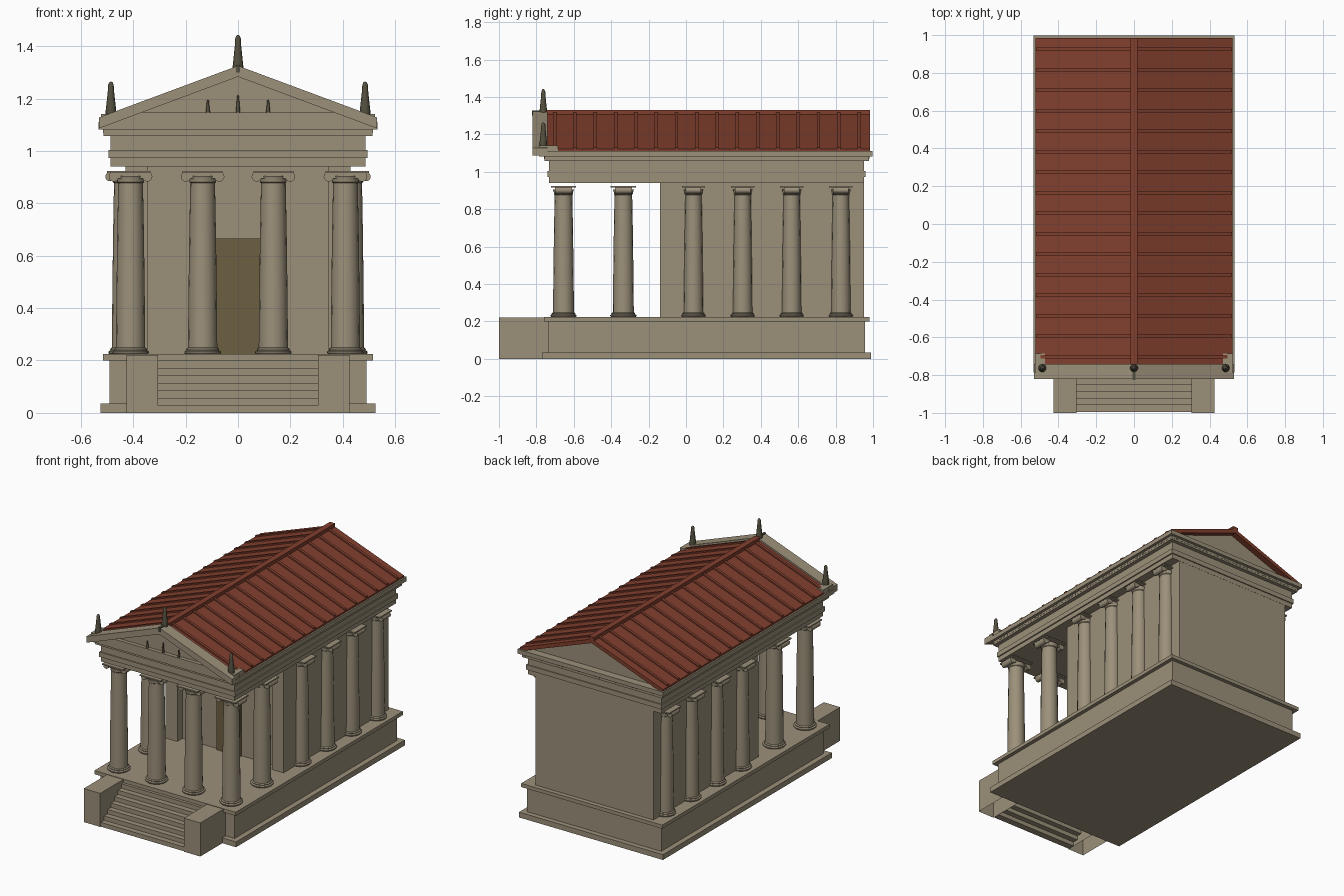
import bpy, bmesh
from math import pi, cos, sin
from mathutils import Matrix

if "Cube" in bpy.data.objects:
    bpy.data.objects.remove(bpy.data.objects["Cube"])


def material(name, rgb):
    m = bpy.data.materials.new(name)
    m.diffuse_color = (*rgb, 1)
    m.use_nodes = True
    m.node_tree.nodes["Principled BSDF"].inputs["Base Color"].default_value = m.diffuse_color
    return m


STONE = material("stone", (0.33, 0.28, 0.195))
TILE = material("roof_tile", (0.22, 0.05, 0.027))
WOOD = material("door_wood", (0.15, 0.115, 0.055))
BRONZE = material("bronze", (0.09, 0.08, 0.05))


def finish(name, bm, mat, smooth=False):
    bmesh.ops.recalc_face_normals(bm, faces=bm.faces)
    me = bpy.data.meshes.new(name)
    bm.to_mesh(me)
    bm.free()
    me.materials.append(mat)
    ob = bpy.data.objects.new(name, me)
    bpy.context.collection.objects.link(ob)
    if smooth:
        bpy.ops.object.select_all(action='DESELECT')
        ob.select_set(True)
        bpy.context.view_layer.objects.active = ob
        bpy.ops.object.shade_smooth_by_angle(angle=0.6)
    return ob


def add_box(bm, x0, x1, y0, y1, z0, z1):
    m = Matrix.Translation(((x0 + x1) / 2, (y0 + y1) / 2, (z0 + z1) / 2))
    bmesh.ops.create_cube(bm, size=1, matrix=m @ Matrix.Diagonal((x1 - x0, y1 - y0, z1 - z0, 1)))


def boxes(name, items, mat=STONE):
    bm = bmesh.new()
    for b in items:
        add_box(bm, *b)
    return finish(name, bm, mat)


def add_prism(bm, pts, y0, y1):
    """Extrude an x-z outline along y."""
    f = bm.faces.new([bm.verts.new((x, y0, z)) for x, z in pts])
    r = bmesh.ops.extrude_face_region(bm, geom=[f])
    bmesh.ops.translate(bm, vec=(0, y1 - y0, 0),
                        verts=[v for v in r["geom"] if isinstance(v, bmesh.types.BMVert)])


def chevron(half, eave, apex, t):
    return [(-half, eave), (0, apex), (half, eave), (half, eave - t), (0, apex - t), (-half, eave - t)]


def add_lathe(bm, profile, c, seg=24, flute=0.0):
    """Spin (radius, z) points round a vertical axis, with optional flutes."""
    rings = []
    for r, z in profile:
        rings.append([bm.verts.new((c[0] + r * (1 - flute * (i % 2)) * cos(2 * pi * i / seg),
                                    c[1] + r * (1 - flute * (i % 2)) * sin(2 * pi * i / seg),
                                    c[2] + z)) for i in range(seg)])
    for a, b in zip(rings, rings[1:]):
        for i in range(seg):
            j = (i + 1) % seg
            bm.faces.new((a[i], a[j], b[j], b[i]))
    bm.faces.new(rings[0])
    bm.faces.new(rings[-1])


# Stepped podium
boxes("podium", [(-0.525, 0.525, -0.77, 0.99, 0, 0.035),
                 (-0.49, 0.49, -0.735, 0.957, 0.035, 0.2),
                 (-0.515, 0.515, -0.76, 0.982, 0.2, 0.224)])

# Front stairs as stacked treads, hollow below, between open-bottomed side blocks
n = 7
boxes("stairs", [(-0.305, 0.305, -0.995 + 0.036 * i, -0.95 + 0.036 * i, 0.2 * i / n, 0.2 * (i + 1) / n)
                 for i in range(n)])
bm = bmesh.new()
for s in (-1, 1):
    add_box(bm, min(s * 0.305, s * 0.425), max(s * 0.305, s * 0.425), -1, -0.73, 0, 0.221)
bmesh.ops.delete(bm, geom=[f for f in bm.faces if f.calc_center_median().z < 0.01], context='FACES')
finish("stair_cheeks", bm, STONE)

# Inner chamber: recessed front wall between projecting side walls
boxes("chamber_walls", [(-0.43, -0.345, -0.14, 0.952, 0.22, 0.945),
                        (0.345, 0.43, -0.14, 0.952, 0.22, 0.945),
                        (-0.345, 0.345, -0.085, -0.03, 0.22, 0.945),
                        (-0.345, 0.345, 0.88, 0.952, 0.22, 0.945)])
boxes("door", [(-0.086, 0.086, -0.1, -0.08, 0.224, 0.665)], WOOD)


# Columns with round bases, shallow-fluted shafts and scrolled capitals
def column(name, x, y, s=1.0):
    bm = bmesh.new()
    add_lathe(bm, [(0.066 * s, 0), (0.07 * s, 0.005), (0.07 * s, 0.01), (0.062 * s, 0.015),
                   (0.063 * s, 0.02), (0.056 * s, 0.025)], (x, y, 0.224))
    add_lathe(bm, [(0.056 * s, 0.245), (0.054 * s, 0.45), (0.051 * s, 0.68), (0.047 * s, 0.885)],
              (x, y, 0), 32, 0.02)
    add_lathe(bm, [(0.047 * s, 0.877), (0.051 * s, 0.881), (0.051 * s, 0.89), (0.056 * s, 0.905)], (x, y, 0))
    for side in (-1, 1):
        m = Matrix.Translation((x + side * 0.064 * s, y, 0.902)) @ Matrix.Rotation(pi / 2, 4, 'X')
        bmesh.ops.create_cone(bm, cap_ends=True, segments=20, radius1=0.019 * s, radius2=0.019 * s,
                              depth=0.09 * s, matrix=m)
    add_box(bm, x - 0.06 * s, x + 0.06 * s, y - 0.04 * s, y + 0.04 * s, 0.895, 0.919)
    add_box(bm, x - 0.076 * s, x + 0.076 * s, y - 0.068 * s, y + 0.068 * s, 0.915, 0.923)
    finish(name, bm, STONE, True)


for x in (-0.41, -0.135, 0.135, 0.41):
    column("porch_column", x, -0.655)
for x in (-0.41, 0.41):
    column("porch_side_column", x, -0.335)
for y in (0.04, 0.303, 0.565, 0.828):
    for x in (-0.43, 0.43):
        column("engaged_column", x, y, 0.92)

# Entablature: beam, frieze, mouldings and cornice
boxes("entablature", [(-0.487, 0.487, -0.733, 0.953, 0.941, 0.972),
                      (-0.495, 0.495, -0.74, 0.96, 0.972, 1.004),
                      (-0.487, 0.487, -0.733, 0.953, 1.004, 1.06),
                      (-0.513, 0.513, -0.757, 0.978, 1.057, 1.092),
                      (-0.532, 0.532, -0.785, 0.997, 1.082, 1.11)])

# Rows of dentils, barely proud of the moulding under the cornice
dent = []
for i in range(34):
    x = -0.495 + 0.03 * i
    dent += [(x - 0.008, x + 0.008, -0.759, -0.74, 1.068, 1.081),
             (x - 0.008, x + 0.008, 0.96, 0.98, 1.068, 1.081)]
for i in range(58):
    y = -0.745 + 0.03 * i
    dent += [(s * 0.505 - 0.01, s * 0.505 + 0.01, y - 0.008, y + 0.008, 1.068, 1.081) for s in (-1, 1)]
boxes("dentils", dent)

# Gable walls: flush at the front, recessed under the roof at the rear
for name, y0, y1 in (("front_gable", -0.765, -0.73), ("rear_gable", 0.91, 0.945)):
    bm = bmesh.new()
    add_prism(bm, [(-0.5, 1.1), (0.5, 1.1), (0, 1.3)], y0, y1)
    finish(name, bm, STONE)

# Front pediment: sloping cornice and ledge
bm = bmesh.new()
add_prism(bm, chevron(0.53, 1.128, 1.325, 0.042), -0.82, -0.74)
add_prism(bm, [(-0.52, 1.1), (0.52, 1.1), (0.42, 1.146), (-0.42, 1.146)], -0.79, -0.75)
finish("pediment_cornice", bm, STONE)

# Roof slopes, tile ribs and ridge
bm = bmesh.new()
add_prism(bm, chevron(0.522, 1.121, 1.314, 0.026), -0.742, 0.985)
finish("roof", bm, TILE)
bm = bmesh.new()
for i in range(16):
    y = -0.702 + 0.1085 * i
    add_prism(bm, chevron(0.518, 1.131, 1.323, 0.02), y - 0.009, y + 0.009)
finish("roof_ribs", bm, TILE)
boxes("ridge_cap", [(-0.019, 0.019, -0.745, 0.985, 1.3, 1.33)], TILE)


# Bronze finials and small gable figures
def finial(name, x, y, z, h, r):
    bm = bmesh.new()
    add_lathe(bm, [(0.9 * r, 0), (r, 0.08 * h), (0.85 * r, 0.3 * h), (0.58 * r, 0.7 * h),
                   (0.5 * r, 0.9 * h), (0.32 * r, 0.97 * h), (0.05 * r, h)], (x, y, z), 16)
    finish(name, bm, BRONZE, True)


for x in (-0.485, 0.485):
    finial("corner_finial", x, -0.763, 1.135, 0.13, 0.021)
finial("ridge_finial", 0, -0.763, 1.305, 0.138, 0.021)
boxes("ridge_finial_bracket", [(-0.008, 0.008, -0.824, -0.78, 1.3, 1.328)], BRONZE)
boxes("finial_bases", [(s * 0.475 - 0.048, s * 0.475 + 0.048, -0.785, -0.685, 1.105, 1.14)
                       for s in (-1, 1)])
for x, h in ((-0.115, 0.05), (0, 0.068), (0.115, 0.05)):
    finial("gable_figure", x, -0.78, 1.145, h, 0.008)
